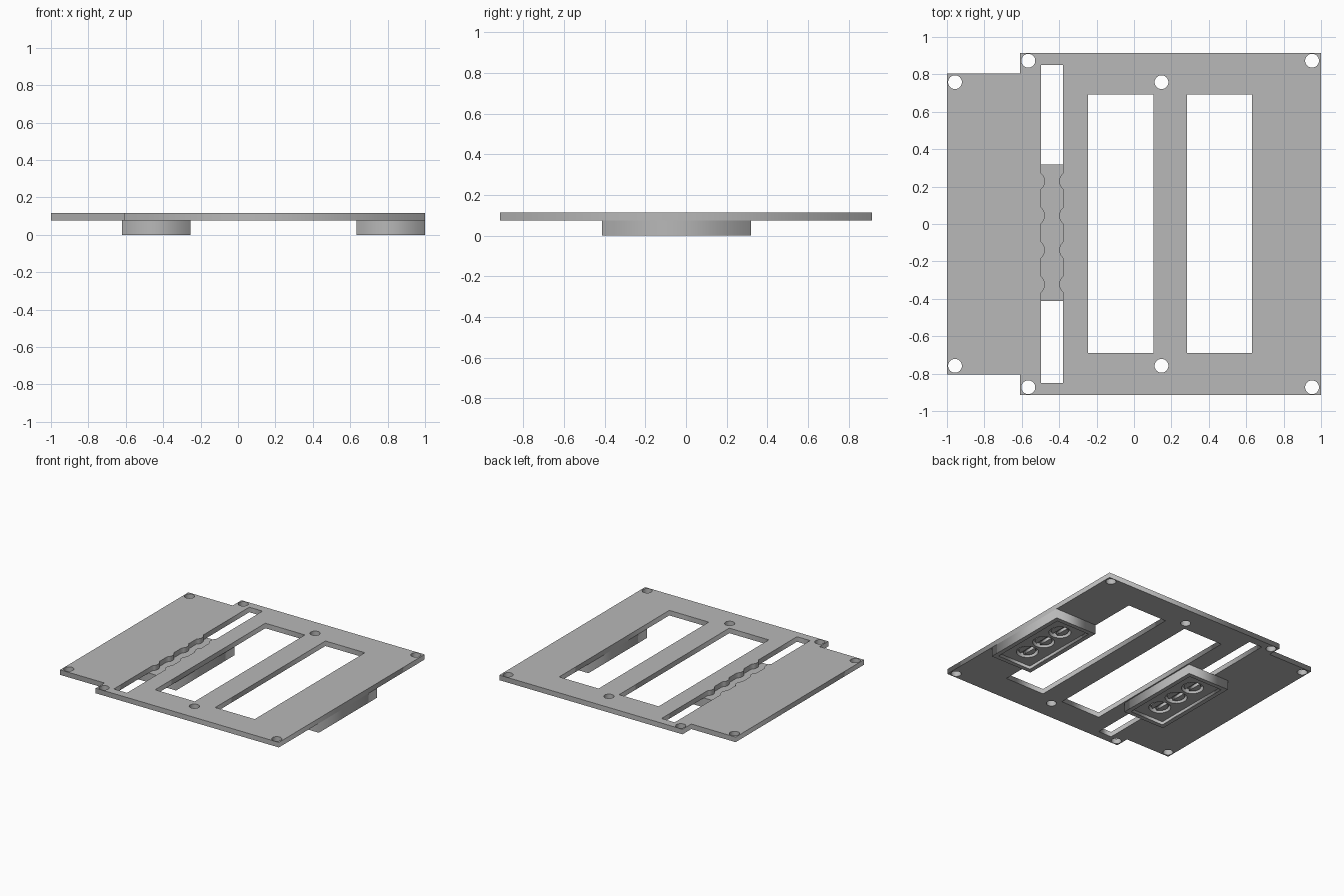
import bpy
from math import cos, sin, pi, sqrt, asin

if "Cube" in bpy.data.objects:
    bpy.data.objects.remove(bpy.data.objects["Cube"])

grey = bpy.data.materials.new("plain grey")
grey.use_nodes = True
colour = (0.48, 0.48, 0.48, 1)
grey.diffuse_color = colour
grey.node_tree.nodes["Principled BSDF"].inputs["Base Color"].default_value = colour


def rect(x0, x1, y0, y1):
    return [(x0, y0), (x1, y0), (x1, y1), (x0, y1)]


def arc(x, y, r, a0, a1, n):
    return [(x + r * cos(a0 + (a1 - a0) * i / n), y + r * sin(a0 + (a1 - a0) * i / n))
            for i in range(n + 1)]


def circle(x, y, r, n=32):
    return arc(x, y, r, 0, 2 * pi, n)[:-1]


def slab(name, loops, z0, z1):
    """Flat outline with optional inner holes, extruded from z0 to z1."""
    curve = bpy.data.curves.new(name, "CURVE")
    curve.dimensions = "2D"
    curve.fill_mode = "BOTH"
    curve.extrude = (z1 - z0) / 2
    for loop in loops:
        spline = curve.splines.new("POLY")
        spline.points.add(len(loop) - 1)
        for point, (x, y) in zip(spline.points, loop):
            point.co = (x, y, 0, 1)
        spline.use_cyclic_u = True
    helper = bpy.data.objects.new(name + " outline", curve)
    bpy.context.collection.objects.link(helper)
    bpy.context.view_layer.update()
    mesh = bpy.data.meshes.new_from_object(
        helper.evaluated_get(bpy.context.evaluated_depsgraph_get()))
    bpy.data.objects.remove(helper)
    for vertex in mesh.vertices:
        vertex.co.z += (z0 + z1) / 2
    mesh.materials.clear()
    mesh.materials.append(grey)
    mesh.name = name
    obj = bpy.data.objects.new(name, mesh)
    bpy.context.collection.objects.link(obj)
    # weld the caps to the sides so the slab is a closed solid
    bpy.context.view_layer.objects.active = obj
    weld = obj.modifiers.new("weld", "WELD")
    weld.merge_threshold = 0.0002
    bpy.ops.object.modifier_apply(modifier=weld.name)
    return obj


def cut(obj, cutter):
    mod = obj.modifiers.new("cut", "BOOLEAN")
    mod.operation = "DIFFERENCE"
    mod.solver = "EXACT"
    mod.object = cutter
    bpy.context.view_layer.objects.active = obj
    bpy.ops.object.modifier_apply(modifier=mod.name)
    bpy.data.objects.remove(cutter)


# Layout shared by the plate and the housings
slot_x, slot_half, slot_end = -0.438, 0.058, 0.85
mid_y, pitch = -0.047, 0.184
bumps = [mid_y + pitch * k for k in (-1.5, -0.5, 0.5, 1.5)]
bump_r, bump_depth = 0.055, 0.02
swing = asin(sqrt(bump_r ** 2 - (bump_r - bump_depth) ** 2) / bump_r)

# Narrow slot with rounded teeth along both long edges
slot = [(slot_x - slot_half, -slot_end), (slot_x + slot_half, -slot_end)]
off = slot_half + bump_r - bump_depth
for y in bumps:
    slot += arc(slot_x + off, y, bump_r, pi + swing, pi - swing, 8)
slot += [(slot_x + slot_half, slot_end), (slot_x - slot_half, slot_end)]
for y in reversed(bumps):
    slot += arc(slot_x - off, y, bump_r, swing, -swing, 8)

# Base plate with stepped outline, windows and mounting holes
step, edge, short = -0.61, 0.915, 0.805
outline = [(-1, -short), (step, -short), (step, -edge), (1, -edge),
           (1, edge), (step, edge), (step, short), (-1, short)]
windows = [rect(-0.245, 0.103, -0.69, 0.693), rect(0.283, 0.63, -0.69, 0.693)]
holes = [circle(x, s * y, 0.037) for s in (-1, 1)
         for x, y in ((-0.957, 0.758), (-0.565, 0.873), (0.147, 0.758), (0.952, 0.873))]
slab("base_plate", [outline, slot] + windows + holes, 0.075, 0.115)

# Two housings below the plate, each with a recess and three slotted discs
half_x, half_y, rim = 0.183, 0.366, 0.035
for side, x in (("right", slot_x), ("left", 1 - half_x)):
    housing = slab(side + "_housing", [rect(x - half_x, x + half_x,
                   mid_y - half_y, mid_y + half_y)], 0, 0.075)
    cut(housing, slab("recess", [rect(x - half_x + rim, x + half_x - rim,
        mid_y - half_y + rim, mid_y + half_y - rim)], -0.1, 0.025))
    for k in (-1, 0, 1):
        y = mid_y + pitch * k
        cut(housing, slab("pocket", [circle(x, y, 0.08)], -0.1, 0.06))
        # disc halves on either side of the slot
        for name, turn in (("near", 0), ("far", pi)):
            half = arc(x, y, 0.062, turn - 1.3, turn + 1.3, 16)
            slab(f"{side}_disc_{k + 2}_{name}", [half], 0.035, 0.06)
